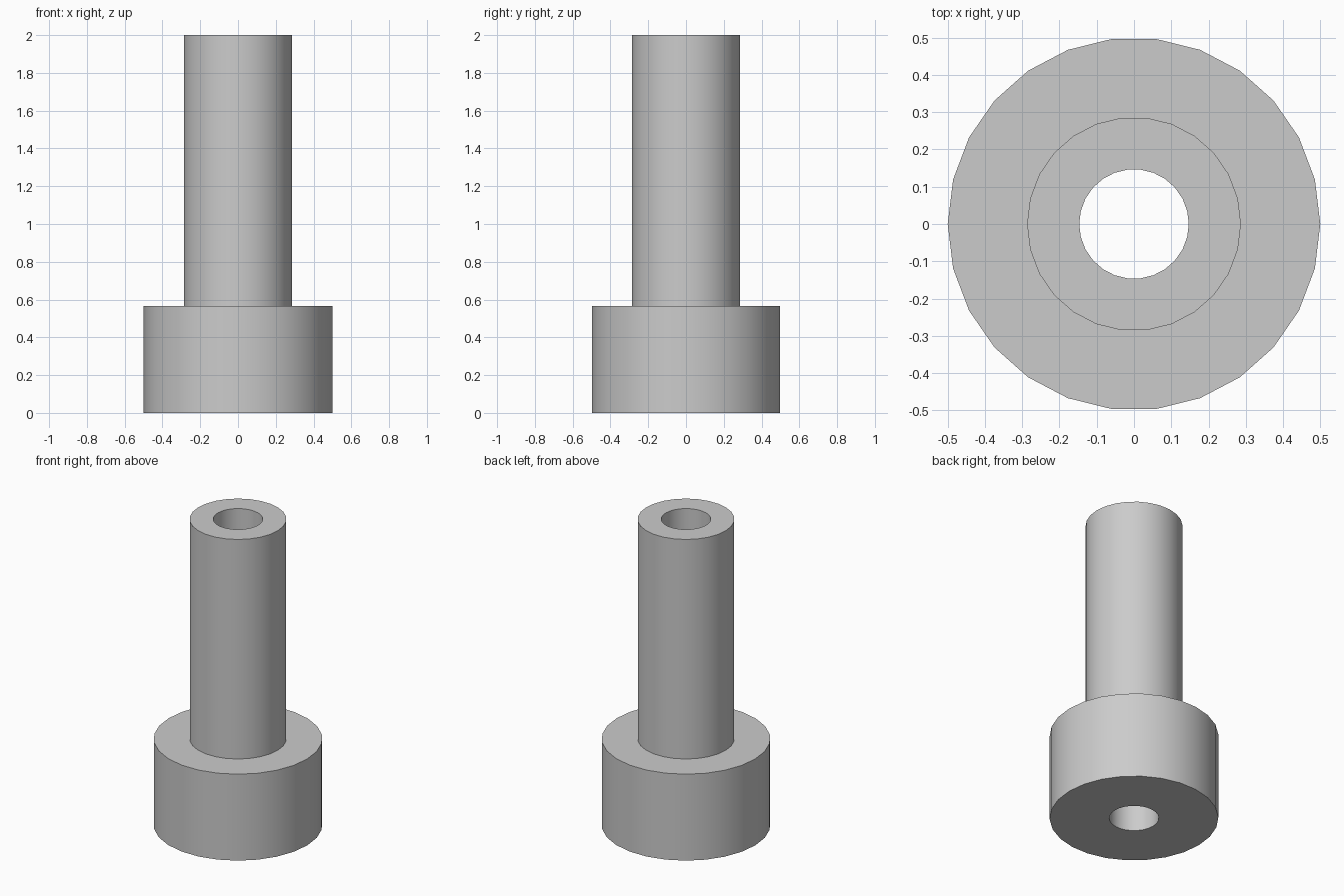
import bpy
import bmesh
from math import tau, radians
from mathutils import Vector

default_cube = bpy.data.objects.get("Cube")
if default_cube:
    bpy.data.objects.remove(default_cube, do_unlink=True)

SIDES = 26
COLLAR_RADIUS = 0.5
TUBE_RADIUS = 0.287
BORE_RADIUS = 0.147
STEP_HEIGHT = 0.565
HEIGHT = 2.0


def flat_material(name, color):
    mat = bpy.data.materials.new(name)
    mat.use_nodes = True
    mat.diffuse_color = color
    mat.node_tree.nodes["Principled BSDF"].inputs["Base Color"].default_value = color
    return mat


def revolve(name, profile, mat):
    """Spin a closed (radius, height) outline around the z axis."""
    bm = bmesh.new()
    verts = [bm.verts.new((r, 0, z)) for r, z in profile]
    edges = [bm.edges.new((v, verts[i - 1])) for i, v in enumerate(verts)]
    bmesh.ops.spin(bm, geom=verts + edges, cent=Vector(), axis=Vector((0, 0, 1)),
                   angle=tau, steps=SIDES, use_duplicate=False)
    bmesh.ops.remove_doubles(bm, verts=bm.verts[:], dist=0.0001)
    bmesh.ops.recalc_face_normals(bm, faces=bm.faces[:])
    mesh = bpy.data.meshes.new(name)
    bm.to_mesh(mesh)
    bm.free()
    mesh.materials.append(mat)
    obj = bpy.data.objects.new(name, mesh)
    bpy.context.collection.objects.link(obj)
    bpy.ops.object.select_all(action="DESELECT")
    obj.select_set(True)
    bpy.context.view_layer.objects.active = obj
    bpy.ops.object.shade_smooth_by_angle(angle=radians(30))
    return obj


# Wide collar, narrow tube and through bore in one continuous outline
grey = flat_material("plain grey", (0.6, 0.6, 0.6, 1))
revolve("stepped_bushing", [
    (BORE_RADIUS, 0),
    (COLLAR_RADIUS, 0),
    (COLLAR_RADIUS, STEP_HEIGHT),
    (TUBE_RADIUS, STEP_HEIGHT),
    (TUBE_RADIUS, HEIGHT),
    (BORE_RADIUS, HEIGHT),
], grey)
